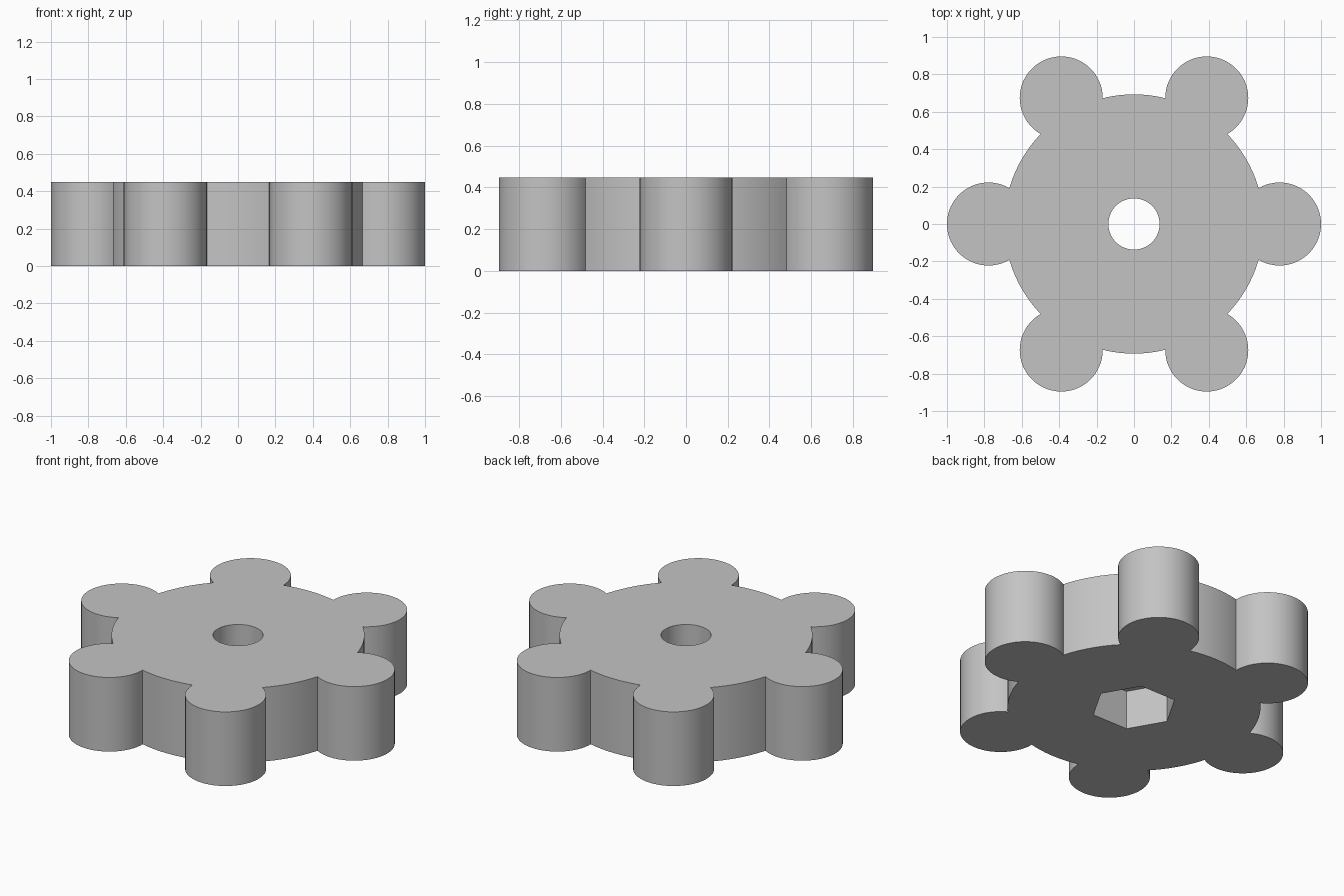
import bpy
import bmesh
from math import acos, atan2, cos, sin, pi, radians

cube = bpy.data.objects.get("Cube")
if cube:
    bpy.data.objects.remove(cube, do_unlink=True)

HEIGHT = 0.448
DISC_R = 0.693        # central disc
LOBE_R = 0.222        # grip lobes
LOBE_D = 1 - LOBE_R   # lobe centre distance
LOBES = 6
BORE_R = 0.137        # through hole
HEX_R = 0.236         # nut pocket, corner radius
HEX_DEPTH = 0.236


def arc(cx, cy, r, start, end, steps):
    return [(cx + r * cos(start + (end - start) * i / steps),
             cy + r * sin(start + (end - start) * i / steps)) for i in range(steps)]


def prism(name, outline, z0, z1):
    """Extrude a closed outline from z0 to z1."""
    bm = bmesh.new()
    face = bm.faces.new([bm.verts.new((x, y, z0)) for x, y in outline])
    top = bmesh.ops.extrude_face_region(bm, geom=[face])["geom"]
    bmesh.ops.translate(bm, vec=(0, 0, z1 - z0),
                        verts=[v for v in top if isinstance(v, bmesh.types.BMVert)])
    bmesh.ops.recalc_face_normals(bm, faces=bm.faces)
    mesh = bpy.data.meshes.new(name)
    bm.to_mesh(mesh)
    bm.free()
    obj = bpy.data.objects.new(name, mesh)
    bpy.context.collection.objects.link(obj)
    return obj


# Knob outline: lobe arcs alternating with disc arcs
meet = acos((DISC_R ** 2 + LOBE_D ** 2 - LOBE_R ** 2) / (2 * DISC_R * LOBE_D))
sweep = atan2(DISC_R * sin(meet), DISC_R * cos(meet) - LOBE_D)
step = 2 * pi / LOBES
outline = []
for i in range(LOBES):
    a = i * step
    outline += arc(LOBE_D * cos(a), LOBE_D * sin(a), LOBE_R, a - sweep, a + sweep, 40)
    outline += arc(0, 0, DISC_R, a + meet, a + step - meet, 12)
knob = prism("knob_body", outline, 0, HEIGHT)

# Bolt hole right through, hexagonal nut pocket from below
cutters = [
    prism("bolt_hole_cutter", arc(0, 0, BORE_R, 0, 2 * pi, 64), -0.1, HEIGHT + 0.1),
    prism("nut_pocket_cutter", arc(0, 0, HEX_R, 0, 2 * pi, 6), -0.1, HEX_DEPTH),
]
bpy.ops.object.select_all(action='DESELECT')
knob.select_set(True)
bpy.context.view_layer.objects.active = knob
for cutter in cutters:
    cutter.hide_render = True
    mod = knob.modifiers.new(cutter.name, 'BOOLEAN')
    mod.operation = 'DIFFERENCE'
    mod.solver = 'EXACT'
    mod.object = cutter
    bpy.ops.object.modifier_apply(modifier=mod.name)
    bpy.data.objects.remove(cutter, do_unlink=True)

# Plain grey plastic
grey = bpy.data.materials.new("light_grey")
grey.use_nodes = True
colour = (0.55, 0.55, 0.55, 1)
grey.diffuse_color = colour
grey.node_tree.nodes["Principled BSDF"].inputs["Base Color"].default_value = colour
knob.data.materials.clear()
knob.data.materials.append(grey)

bpy.ops.object.shade_smooth_by_angle(angle=radians(30))
